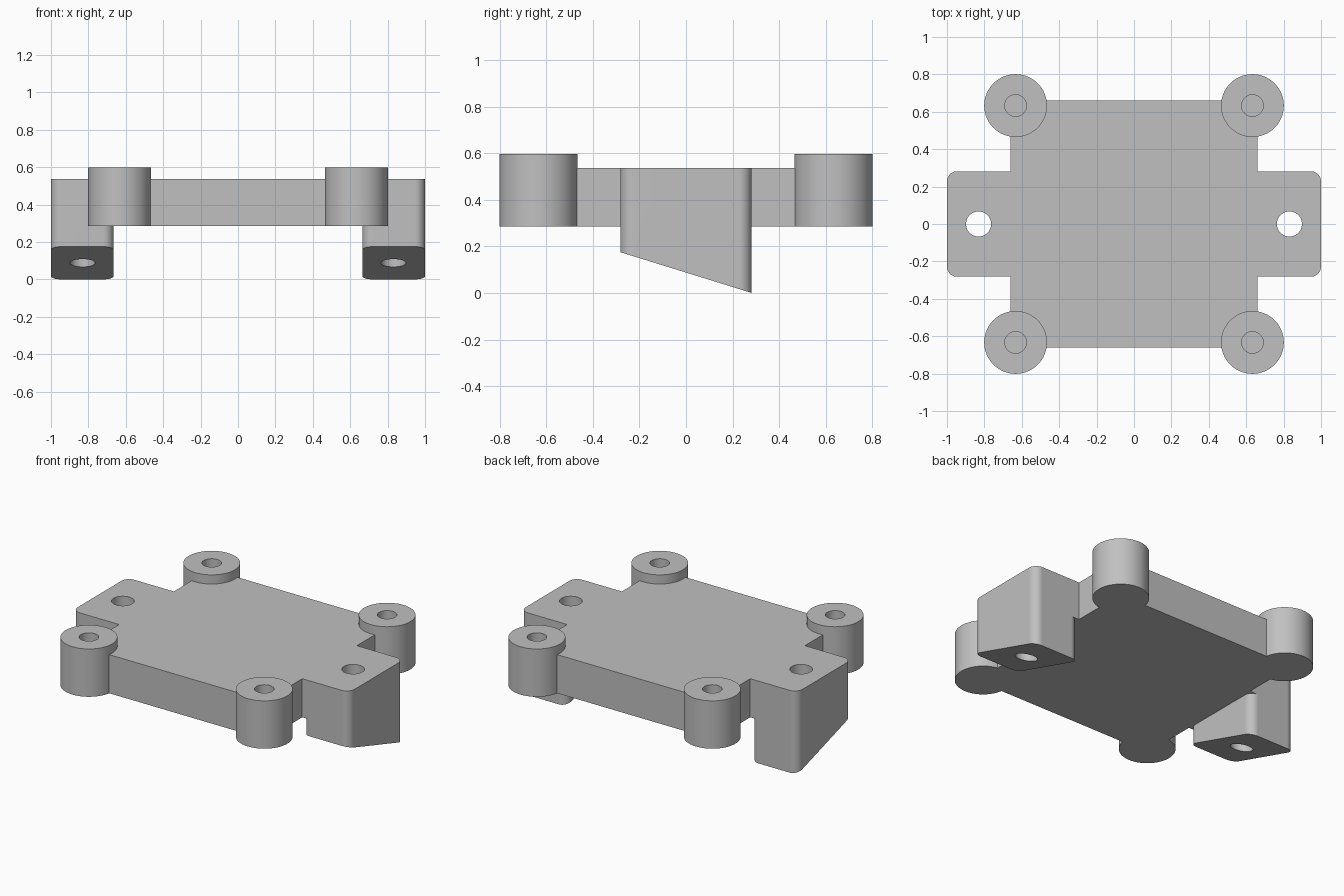
import bpy
import bmesh
from math import radians, cos, sin

if "Cube" in bpy.data.objects:
    bpy.data.objects.remove(bpy.data.objects["Cube"], do_unlink=True)

DECK_LOW, DECK_TOP, BOSS_TOP = 0.285, 0.537, 0.597
ARM_Y, CORNER = 0.282, 0.055
SLOPE = 0.175 / (2 * ARM_Y)

grey = bpy.data.materials.new("plain grey")
grey.use_nodes = True
colour = (0.53, 0.53, 0.53, 1)
grey.diffuse_color = colour
grey.node_tree.nodes["Principled BSDF"].inputs["Base Color"].default_value = colour


def rounded(x0, x1, y0, y1, r, steps=10):
    """Counter-clockwise rectangle outline with rounded corners."""
    if r == 0:
        return [(x0, y0), (x1, y0), (x1, y1), (x0, y1)]
    centres = [(x1 - r, y1 - r), (x0 + r, y1 - r), (x0 + r, y0 + r), (x1 - r, y0 + r)]
    return [(cx + r * cos(radians(90 * (q + i / steps))),
             cy + r * sin(radians(90 * (q + i / steps))))
            for q, (cx, cy) in enumerate(centres) for i in range(steps + 1)]


def circle(cx, cy, r, n=64):
    return [(cx + r * cos(radians(360 * i / n)), cy + r * sin(radians(360 * i / n)))
            for i in range(n)]


def prism(name, outline, low, top):
    """Extrude an outline; low is a height or a function of y."""
    floor = low if callable(low) else lambda y: low
    bm = bmesh.new()
    lower = [bm.verts.new((x, y, floor(y))) for x, y in outline]
    upper = [bm.verts.new((x, y, top)) for x, y in outline]
    bm.faces.new(lower[::-1])
    bm.faces.new(upper)
    n = len(outline)
    for i in range(n):
        j = (i + 1) % n
        bm.faces.new((lower[i], lower[j], upper[j], upper[i]))
    mesh = bpy.data.meshes.new(name)
    bm.to_mesh(mesh)
    bm.free()
    mesh.materials.append(grey)
    obj = bpy.data.objects.new(name, mesh)
    bpy.context.collection.objects.link(obj)
    return obj


def combine(target, tool, operation):
    mod = target.modifiers.new(operation.lower(), "BOOLEAN")
    mod.operation, mod.solver, mod.object = operation, "EXACT", tool
    bpy.context.view_layer.objects.active = target
    bpy.ops.object.modifier_apply(modifier=mod.name)
    bpy.data.objects.remove(tool, do_unlink=True)


# Square deck with one cross arm reaching both sides
body = prism("mounting_bracket", rounded(-0.661, 0.661, -0.661, 0.661, 0), DECK_LOW, DECK_TOP)
combine(body, prism("cross_arm", rounded(-1, 1, -ARM_Y, ARM_Y, CORNER),
                    DECK_LOW, DECK_TOP), "UNION")

# Legs with sloping feet under the arm ends
for side in (-1, 1):
    x0, x1 = sorted((side * 0.665, side))
    leg = prism("leg", rounded(x0, x1, -ARM_Y, ARM_Y, CORNER),
                lambda y: (ARM_Y - y) * SLOPE, 0.4)
    combine(body, leg, "UNION")

# Corner bosses with blind screw holes
corners = [(sx * 0.633, sy * 0.633) for sx in (-1, 1) for sy in (-1, 1)]
for x, y in corners:
    combine(body, prism("boss", circle(x, y, 0.168), DECK_LOW, BOSS_TOP), "UNION")
for x, y in corners:
    combine(body, prism("screw_hole", circle(x, y, 0.058, 40), 0.347, 0.8), "DIFFERENCE")

# Bolt holes straight through the legs
for side in (-1, 1):
    combine(body, prism("bolt_hole", circle(side * 0.831, 0, 0.067, 48), -0.2, 0.8), "DIFFERENCE")

# Smooth curved walls, crisp edges, flat large faces
bpy.ops.object.select_all(action="DESELECT")
body.select_set(True)
bpy.context.view_layer.objects.active = body
bpy.ops.object.shade_smooth_by_angle(angle=radians(30))
weighted = body.modifiers.new("flat faces", "WEIGHTED_NORMAL")
weighted.keep_sharp = True
